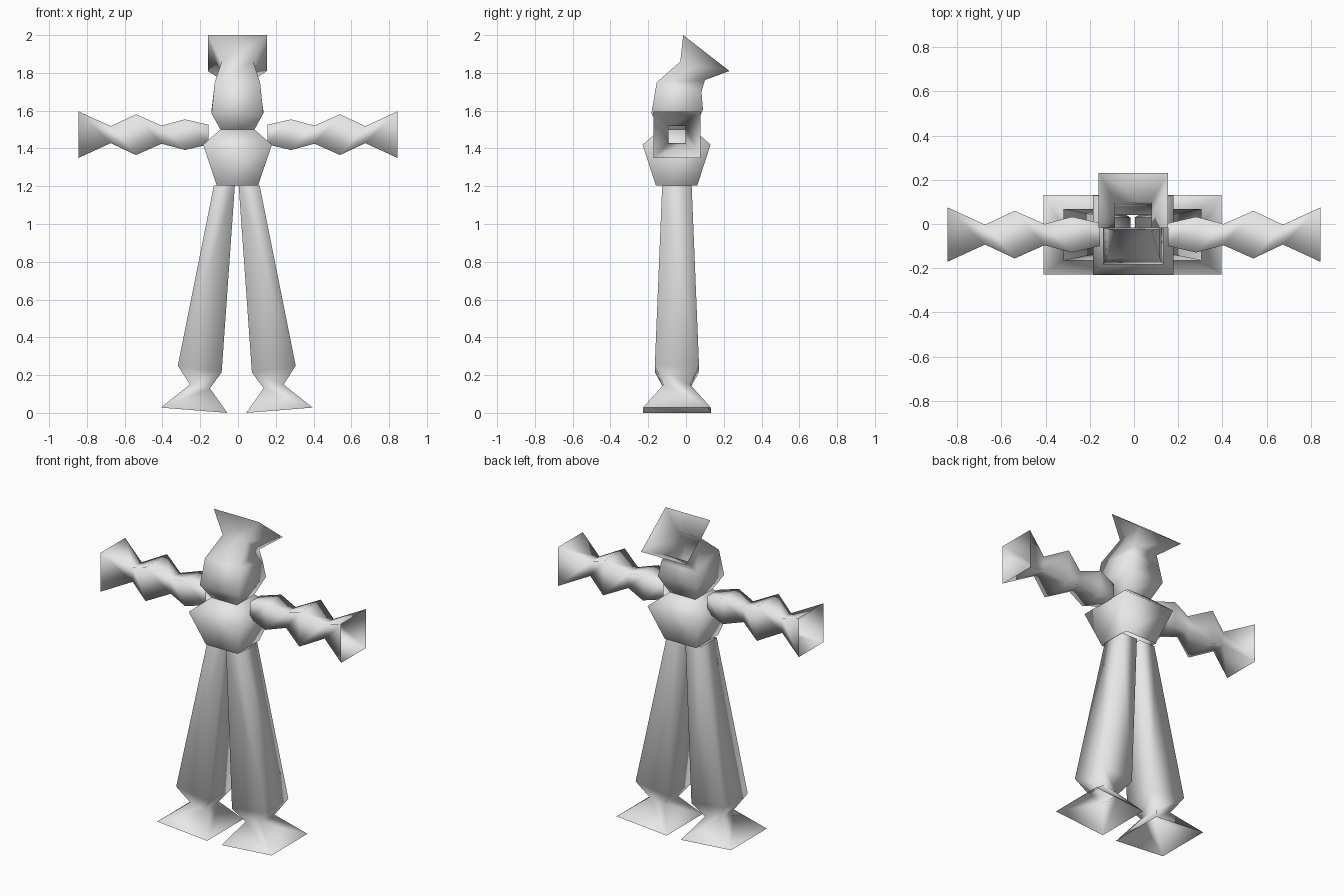
import bpy, bmesh

if "Cube" in bpy.data.objects:
    bpy.data.objects.remove(bpy.data.objects["Cube"], do_unlink=True)

grey = bpy.data.materials.new("plain grey")
grey.use_nodes = True
grey.diffuse_color = (0.8, 0.8, 0.8, 1)
grey.node_tree.nodes["Principled BSDF"].inputs["Base Color"].default_value = (0.8, 0.8, 0.8, 1)


def loft(name, rings):
    """Skin a list of four-cornered rings into an open, smooth shell."""
    bm = bmesh.new()
    loops = [[bm.verts.new(p) for p in ring] for ring in rings]
    for a, b in zip(loops, loops[1:]):
        for i in range(4):
            j = (i + 1) % 4
            bm.faces.new((a[i], a[j], b[j], b[i]))
    bmesh.ops.recalc_face_normals(bm, faces=bm.faces)
    mesh = bpy.data.meshes.new(name)
    bm.to_mesh(mesh)
    bm.free()
    mesh.materials.append(grey)
    mesh.shade_smooth()
    obj = bpy.data.objects.new(name, mesh)
    bpy.context.collection.objects.link(obj)
    return obj


def body_ring(half_x, front_y, front_z, back_y, back_z):
    c = -0.003
    return [(c - half_x, front_y, front_z), (c + half_x, front_y, front_z),
            (c + half_x, back_y, back_z), (c - half_x, back_y, back_z)]


def limb_ring(side, centre, half_y, x1, z1, x2, z2):
    y0, y1 = -0.048 - half_y, -0.048 + half_y
    x1, x2 = centre + side * x1, centre + side * x2
    return [(x1, y0, z1), (x2, y0, z2), (x2, y1, z2), (x1, y1, z1)]


# Torso: narrow waist, wide shoulders, short neck slope
loft("torso", [body_ring(0.11, -0.16, 1.205, 0.06, 1.205),
               body_ring(0.182, -0.23, 1.42, 0.13, 1.42),
               body_ring(0.09, -0.135, 1.50, 0.04, 1.50)])

# Head flowing into a flared, backward-tilted open hat
loft("head_and_hat", [body_ring(0.09, -0.135, 1.50, 0.04, 1.50),
                      body_ring(0.137, -0.183, 1.585, 0.09, 1.605),
                      body_ring(0.12, -0.155, 1.75, 0.082, 1.70),
                      body_ring(0.083, -0.03, 1.86, 0.10, 1.762),
                      body_ring(0.157, -0.015, 2.0, 0.23, 1.81)])

# Arms: distance from the middle and half thickness, ending in a flared hand
arm = [(0.155, 0.052), (0.281, 0.081), (0.405, 0.048),
       (0.54, 0.108), (0.674, 0.045), (0.845, 0.1235)]
# Legs: half depth, inner x and z, outer x and z, ending in a flared foot
leg = [(0.078, 0.010, 1.205, 0.121, 1.205), (0.117, 0.080, 0.215, 0.312, 0.25),
       (0.070, 0.142, 0.13, 0.248, 0.15), (0.180, 0.050, 0.0, 0.402, 0.028)]

for label, side in (("left", 1), ("right", -1)):
    loft(label + "_arm", [limb_ring(side, 0.0, h, x, 1.473 - h, x, 1.473 + h)
                          for x, h in arm])
    loft(label + "_leg", [limb_ring(side, -0.0065, *r) for r in leg])
